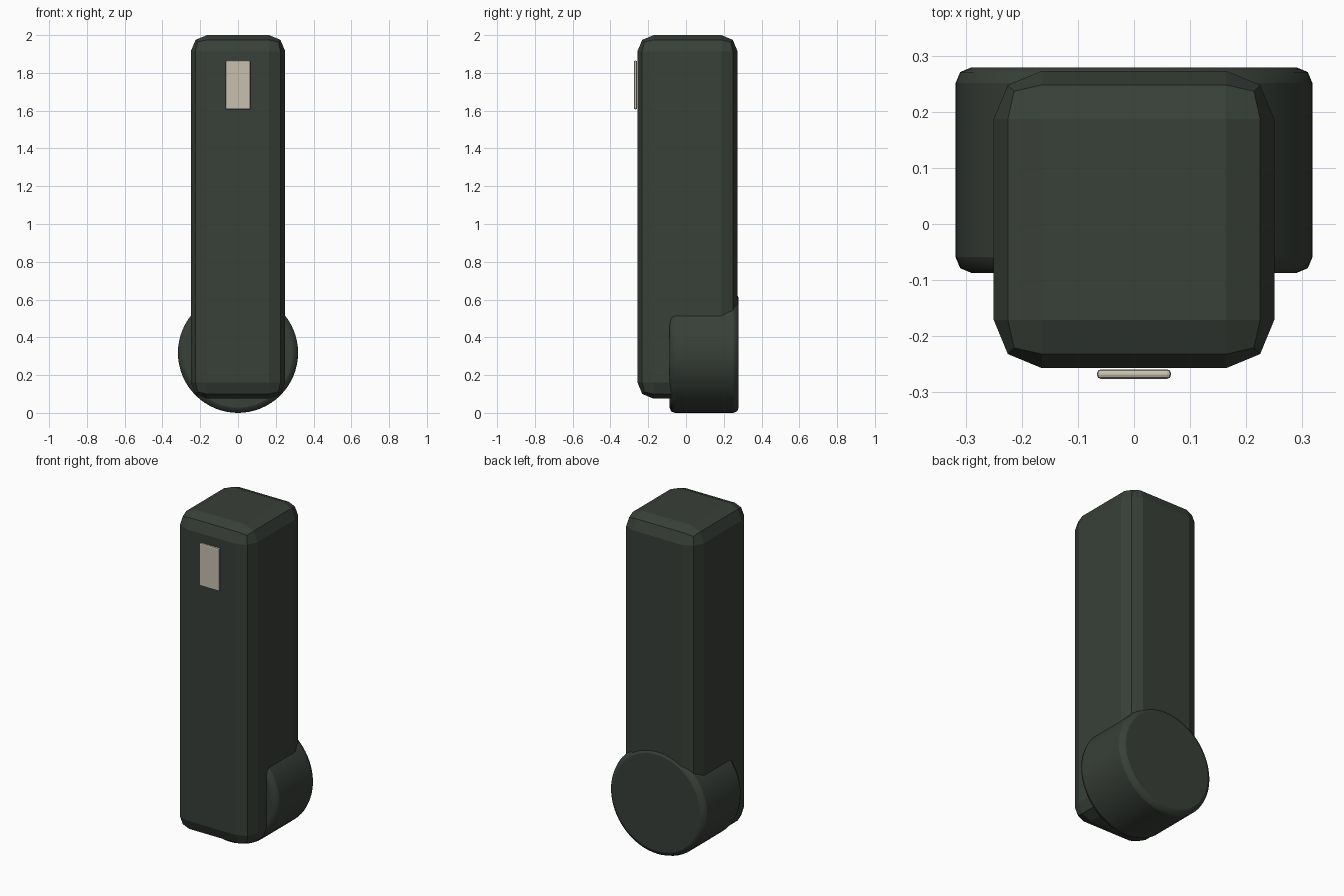
import bpy
import math

default = bpy.data.objects.get("Cube")
if default:
    bpy.data.objects.remove(default, do_unlink=True)


def make_material(name, color):
    mat = bpy.data.materials.new(name)
    mat.use_nodes = True
    mat.diffuse_color = color
    mat.node_tree.nodes["Principled BSDF"].inputs["Base Color"].default_value = color
    return mat


def finish(name, mat, bevel):
    """Name the active part, colour it and chamfer its sharp edges."""
    obj = bpy.context.object
    obj.name = name
    obj.data.materials.append(mat)
    mod = obj.modifiers.new("rounded_edges", "BEVEL")
    mod.width = bevel
    mod.segments = 2
    mod.limit_method = "ANGLE"
    mod.angle_limit = math.radians(40)
    return obj


def box(name, low, high, mat, bevel):
    center = [(a + b) / 2 for a, b in zip(low, high)]
    bpy.ops.mesh.primitive_cube_add(size=1, location=center)
    obj = bpy.context.object
    size = [b - a for a, b in zip(low, high)]
    for v in obj.data.vertices:
        v.co = [c * s for c, s in zip(v.co, size)]
    return finish(name, mat, bevel)


dark_green = make_material("dark_green", (0.04, 0.05, 0.04, 1))
cream = make_material("cream", (0.57, 0.53, 0.43, 1))

# Tall chamfered body
box("body", (-0.25, -0.257, 0.075), (0.25, 0.273, 2.0), dark_green, 0.086)

# Small plate near the top of the front
box("front_plate", (-0.066, -0.276, 1.607), (0.066, -0.259, 1.865), cream, 0.007)

# Round drum crossing the foot of the body from front to back
front, back, radius = -0.087, 0.279, 0.318
bpy.ops.mesh.primitive_cylinder_add(
    vertices=64, radius=radius, depth=back - front,
    location=(0, (front + back) / 2, radius), rotation=(math.pi / 2, 0, 0))
finish("base_drum", dark_green, 0.028)
bpy.ops.object.shade_smooth_by_angle(angle=math.radians(15))
